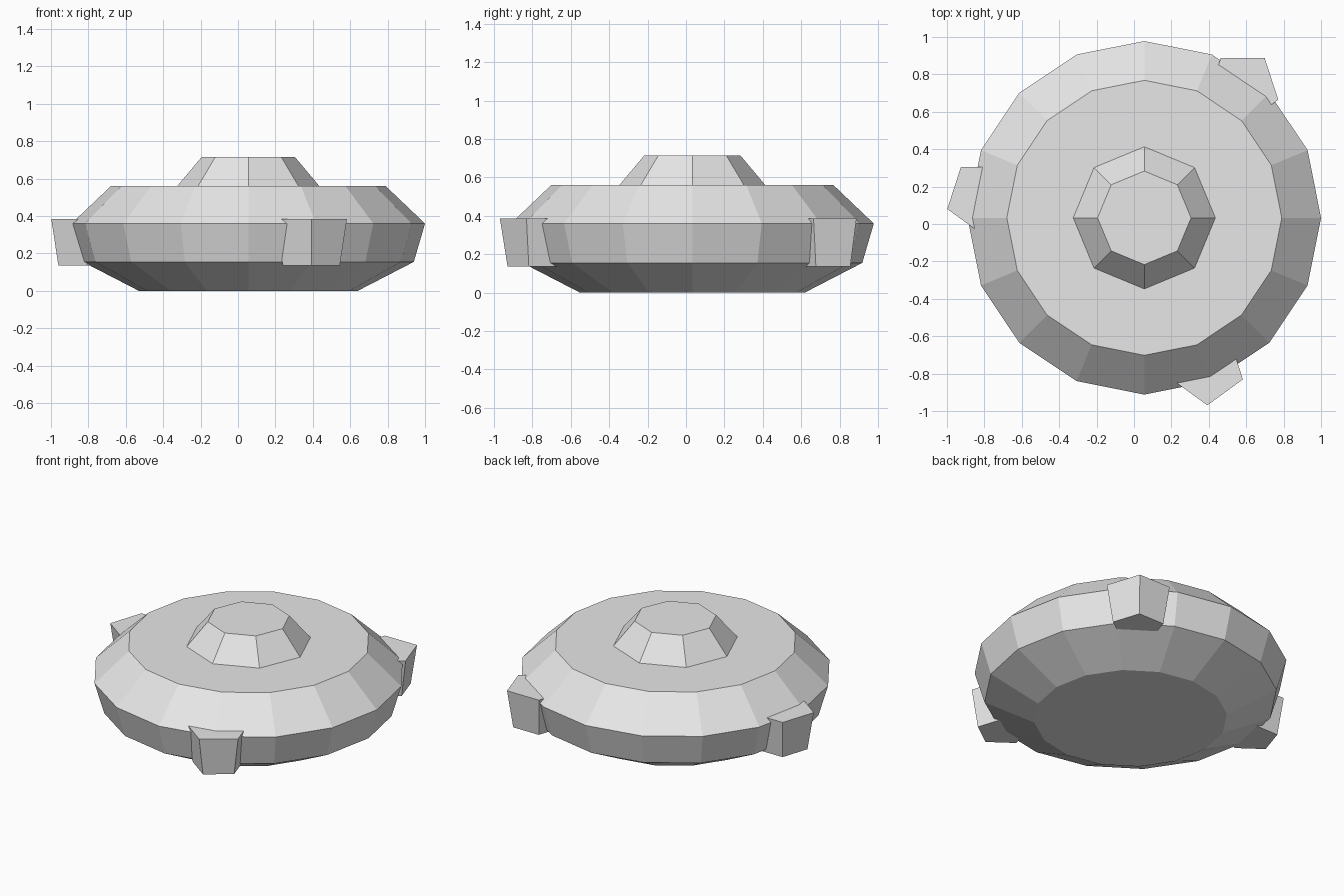
import bpy, bmesh, math

if "Cube" in bpy.data.objects:
    bpy.data.objects.remove(bpy.data.objects["Cube"], do_unlink=True)

CENTRE_X, CENTRE_Y = 0.055, 0.033

grey = bpy.data.materials.new("light_grey")
grey.use_nodes = True
colour = (0.8, 0.8, 0.8, 1)
grey.diffuse_color = colour
grey.node_tree.nodes["Principled BSDF"].inputs["Base Color"].default_value = colour


def stacked_rings(name, sides, profile, location, start_angle=0.0):
    """Closed flat-faced solid from (radius, height) rings."""
    bm = bmesh.new()
    rings = []
    for radius, z in profile:
        angles = [start_angle + math.tau * i / sides for i in range(sides)]
        rings.append([bm.verts.new((radius * math.cos(a), radius * math.sin(a), z))
                      for a in angles])
    for low, high in zip(rings, rings[1:]):
        for i in range(sides):
            j = (i + 1) % sides
            bm.faces.new((low[i], low[j], high[j], high[i]))
    bm.faces.new(list(reversed(rings[0])))
    bm.faces.new(rings[-1])
    mesh = bpy.data.meshes.new(name)
    bm.to_mesh(mesh)
    bm.free()
    mesh.materials.append(grey)
    obj = bpy.data.objects.new(name, mesh)
    obj.location = (*location, 0)
    bpy.context.collection.objects.link(obj)
    return obj


# Saucer hull
stacked_rings("hull", 16, [(0.585, 0), (0.885, 0.155), (0.945, 0.36), (0.735, 0.56)],
              (CENTRE_X, CENTRE_Y))

# Raised turret on the deck
stacked_rings("turret", 8, [(0.38, 0.55), (0.38, 0.56), (0.25, 0.715)],
              (CENTRE_X, CENTRE_Y))

# Three five-sided pods around the rim, all turned the same way
for number in range(3):
    angle = math.radians(52.8 + 120 * number)
    spot = (CENTRE_X + 0.87 * math.cos(angle), CENTRE_Y + 0.87 * math.sin(angle))
    stacked_rings(f"rim_pod_{number + 1}", 5, [(0.16, 0.135), (0.2, 0.385)],
                  spot, -math.pi / 2)
